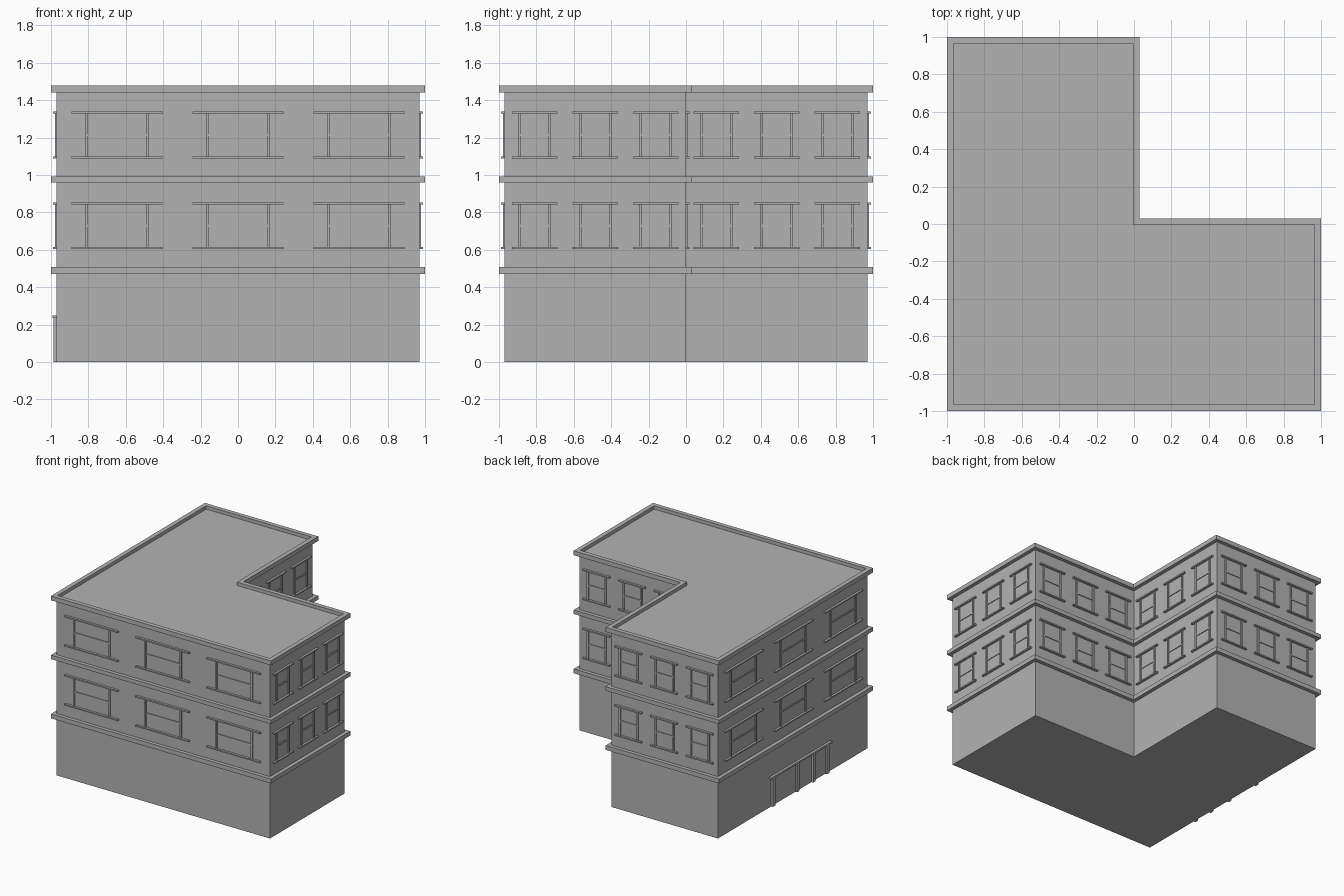
import bpy
import bmesh
from mathutils import Matrix, Vector

cube = bpy.data.objects.get("Cube")
if cube:
    bpy.data.objects.remove(cube, do_unlink=True)

GREY = (0.45, 0.45, 0.45, 1.0)
stone = bpy.data.materials.new("grey stone")
stone.use_nodes = True
stone.diffuse_color = GREY
stone.node_tree.nodes["Principled BSDF"].inputs["Base Color"].default_value = GREY

W = 0.97          # half width of the walls
FLOOR = 0.485     # storey height


def finish(name, bm):
    bmesh.ops.recalc_face_normals(bm, faces=bm.faces)
    mesh = bpy.data.meshes.new(name)
    bm.to_mesh(mesh)
    bm.free()
    mesh.materials.append(stone)
    obj = bpy.data.objects.new(name, mesh)
    bpy.context.collection.objects.link(obj)
    return obj


def add_loop(bm, d, z):
    """L-shaped footprint, pushed outwards by d."""
    o = W + d
    pts = [(-o, -o), (o, -o), (o, d), (d, d), (d, o), (-o, o)]
    return [bm.verts.new((x, y, z)) for x, y in pts]


def bridge(bm, a, b):
    n = len(a)
    for i in range(n):
        j = (i + 1) % n
        bm.faces.new((a[i], a[j], b[j], b[i]))


def add_box(bm, frame, u, v, z):
    """Box spanning ranges along the wall, out of the wall and upwards."""
    size = Vector((u[1] - u[0], v[1] - v[0], z[1] - z[0]))
    mid = Vector((u[0] + u[1], v[0] + v[1], z[0] + z[1])) / 2
    bmesh.ops.create_cube(bm, size=1, matrix=frame @ Matrix.Translation(mid) @ Matrix.Diagonal(size).to_4x4())


def wall_frame(origin, along, out):
    m = Matrix.Identity(4)
    m.col[0][:2] = along
    m.col[1][:2] = out
    m.col[3][:2] = origin
    return m


# Walls with the flat roof
bm = bmesh.new()
low, high = add_loop(bm, 0, 0), add_loop(bm, 0, 1.45)
bridge(bm, low, high)
bm.faces.new(low)
bm.faces.new(high)
finish("walls_and_roof", bm)

# Storey bands and the roof parapet
for name, z0, z1 in (("lower_band", 0.472, 0.508),
                     ("middle_band", 0.959, 0.992),
                     ("parapet", 1.442, 1.478)):
    bm = bmesh.new()
    section = ((0.03, z0), (0.03, z1), (-0.006, z1), (-0.006, z0))
    loops = [add_loop(bm, d, z) for d, z in section]
    for k in range(4):
        bridge(bm, loops[k], loops[(k + 1) % 4])
    finish(name, bm)

# Three windows per storey on every wall
WALLS = {
    "front": ((-W, -W), (1, 0), (0, -1), 2 * W),
    "right": ((-W, -W), (0, 1), (-1, 0), 2 * W),
    "left": ((W, -W), (0, 1), (1, 0), W),
    "back": ((-W, W), (1, 0), (0, 1), W),
    "inner_left": ((0, 0), (0, 1), (1, 0), W),
    "inner_back": ((0, 0), (1, 0), (0, 1), W),
}
JAMB = 0.007
for side, (origin, along, out, length) in WALLS.items():
    frame = wall_frame(origin, along, out)
    pitch = length / 3
    for storey in range(2):
        bm = bmesh.new()
        z = 0.608 + storey * FLOOR
        for i in range(3):
            c = (i + 0.5) * pitch
            half, ledge = pitch / 4, pitch * 0.375
            # sill and head
            add_box(bm, frame, (c - ledge, c + ledge), (-0.01, 0.018), (z - 0.004, z + 0.006))
            add_box(bm, frame, (c - ledge, c + ledge), (-0.01, 0.018), (z + 0.235, z + 0.246))
            # jambs
            for s in (-1, 1):
                e = c + s * half
                add_box(bm, frame, (e - JAMB, e + JAMB), (-0.01, 0.009), (z, z + 0.238))
            # meeting rail
            add_box(bm, frame, (c - half, c + half), (-0.01, 0.006), (z + 0.115, z + 0.127))
        finish(f"{side}_windows_{storey + 1}", bm)

# Entrance on the right wall
frame = wall_frame((-W, 0), (0, 1), (-1, 0))
bm = bmesh.new()
for y in (0.265, -0.05, -0.26, -0.44):
    add_box(bm, frame, (y - 0.016, y + 0.016), (-0.01, 0.016), (0, 0.238))
finish("entrance_posts", bm)
bm = bmesh.new()
add_box(bm, frame, (-0.485, 0.305), (-0.01, 0.021), (0.235, 0.249))
finish("entrance_head", bm)
